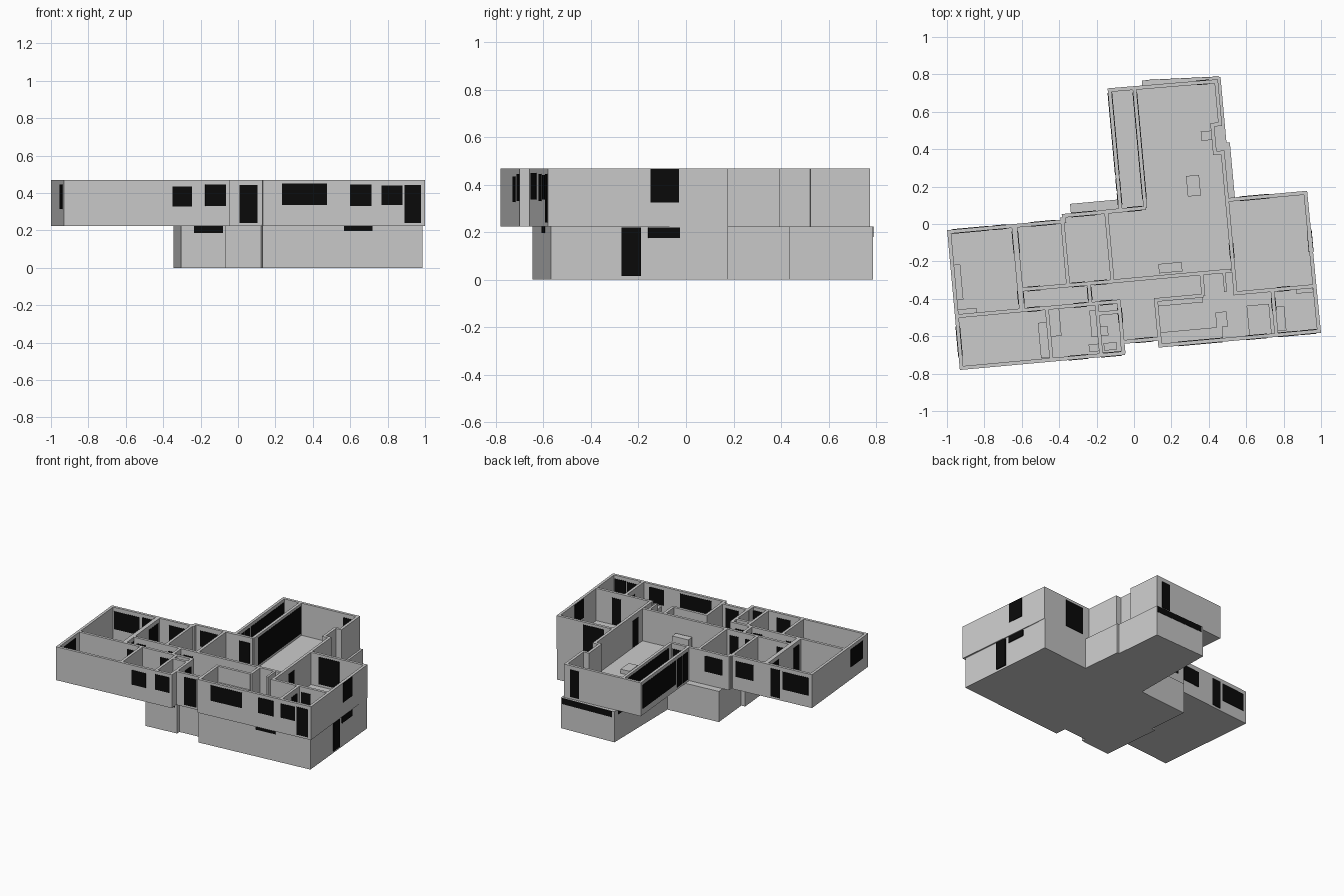
import bpy, bmesh, math
from mathutils import Matrix, Vector

if "Cube" in bpy.data.objects:
    bpy.data.objects.remove(bpy.data.objects["Cube"])

ROT = Matrix.Rotation(math.radians(5.2), 4, 'Z')   # the plan is turned slightly
Z0, ZF, Z1 = 0.2245, 0.233, 0.469                  # storey line, floor top, wall top
T = 0.02                                           # wall thickness

black = bpy.data.materials.new("glass_black")
black.diffuse_color = (0.003, 0.003, 0.003, 1)
black.use_nodes = True
black.node_tree.nodes["Principled BSDF"].inputs["Base Color"].default_value = black.diffuse_color


def finish(name, bm, mat=None):
    bmesh.ops.recalc_face_normals(bm, faces=bm.faces)
    me = bpy.data.meshes.new(name)
    bm.to_mesh(me)
    bm.free()
    ob = bpy.data.objects.new(name, me)
    ob.matrix_world = ROT
    bpy.context.collection.objects.link(ob)
    if mat:
        me.materials.append(mat)
    return ob


def box(name, u0, u1, v0, v1, z0, z1, mat=None):
    bm = bmesh.new()
    m = Matrix.Translation(((u0+u1)/2, (v0+v1)/2, (z0+z1)/2)) @ Matrix.Diagonal((abs(u1-u0), abs(v1-v0), z1-z0, 1))
    bmesh.ops.create_cube(bm, size=1, matrix=m)
    return finish(name, bm, mat)


def prism(name, pts, z0, z1):
    bm = bmesh.new()
    f = bm.faces.new([bm.verts.new((u, v, z0)) for u, v in pts])
    ext = bmesh.ops.extrude_face_region(bm, geom=[f], use_keep_orig=True)["geom"]
    bmesh.ops.translate(bm, vec=(0, 0, z1-z0), verts=[g for g in ext if isinstance(g, bmesh.types.BMVert)])
    return finish(name, bm)


def inset(pts, d):
    out = []
    for i, p in enumerate(pts):
        p, a, b = Vector(p), Vector(pts[i-1]), Vector(pts[(i+1) % len(pts)])
        e, g = (p-a).normalized(), (b-p).normalized()
        n, m = Vector((-e.y, e.x)), Vector((-g.y, g.x))
        out.append(p + (n+m) * d / (1+n.dot(m)))
    return out


def ring(name, pts, d, z0, z1):
    bm = bmesh.new()
    loops = [[bm.verts.new((p[0], p[1], z)) for p in q]
             for q, z in ((pts, z0), (pts, z1), (inset(pts, d), z1), (inset(pts, d), z0))]
    n = len(pts)
    for k in range(4):
        a, b = loops[k], loops[(k+1) % 4]
        for i in range(n):
            j = (i+1) % n
            bm.faces.new((a[i], a[j], b[j], b[i]))
    return finish(name, bm)


def wall_u(name, v, u0, u1, t=T, z1=Z1):
    box(name, u0, u1, v-t/2, v+t/2, ZF, z1)


def wall_v(name, u, v0, v1, t=T, z1=Z1):
    box(name, u-t/2, u+t/2, v0, v1, ZF, z1)


def pane_u(name, v, u0, u1, z0, z1, t=T+.005):
    box(name, u0, u1, v-t/2, v+t/2, z0, z1, black)


def pane_v(name, u, v0, v1, z0, z1, t=T+.005):
    box(name, u-t/2, u+t/2, v0, v1, z0, z1, black)


# lower storey
lower = [(-.361, -.604), (-.12, -.604), (-.12, -.575), (.072, -.575), (.072, -.656), (.93, -.656),
         (.935, .093), (.55, .093), (.55, .388), (.532, .388), (.532, .742), (.113, .76),
         (.063, .138), (-.331, .138), (-.331, -.16), (-.361, -.16)]
prism("lower_storey", lower, 0, Z0)

# upper storey floor and outer walls
upper = [(-.998, -.693), (-.11, -.693), (-.11, -.633), (.072, -.633), (.072, -.67), (.943, -.67),
         (.938, .093), (.517, .093), (.517, .348), (.475, .348), (.475, .48), (.517, .48),
         (.517, .73), (-.075, .735), (-.075, .088), (-.38, .088), (-.38, .058), (-.998, .058)]
prism("upper_floor", upper, Z0, ZF)
ring("outer_walls", upper, T, Z0, Z1)

# partitions running left to right: v, u0, u1
for v, a, b in [(-.295, -.645, .495), (-.405, -.985, -.11), (-.415, .08, .335), (-.418, .495, .93),
                (-.46, -.235, -.115), (.08, -.142, .07)]:
    wall_u("cross_partition", v, a, b)
# partitions running front to back: u, v0, v1
for u, a, b in [(-.38, -.295, .07), (-.142, -.295, .08), (-.505, -.685, -.405), (-.238, -.685, -.405),
                (-.118, -.685, -.405), (.08, -.66, -.405), (.335, -.415, -.295), (.507, -.418, .09),
                (.705, -.66, -.418), (-.27, -.405, -.295), (.068, .08, .725)]:
    wall_v("long_partition", u, a, b)
wall_v("bedroom_partition", -.638, -.405, .05, .03)
wall_v("closet_partition", .455, -.405, -.295, .015)

# front windows and doors
for v, a, b, z0, z1 in [(-.683, -.416, -.309, .327, .434), (-.683, -.239, -.127, .332, .445),
                        (-.623, -.05, .046, .24, .444), (-.66, .176, .416, .337, .45),
                        (-.66, .54, .655, .332, .445), (-.66, .71, .822, .337, .44),
                        (-.66, .833, .92, .24, .444)]:
    pane_u("front_opening", v, a, b, z0, z1)
pane_u("lower_front_window", -.599, -.292, -.137, .187, .224, .014)
pane_u("lower_front_window", -.65, .51, .662, .197, .224, .016)

# side windows and door
pane_v("right_window", .93, -.235, -.116, .325, .467, .026)
pane_v("lower_right_door", .93, -.358, -.275, .015, .22, .018)
pane_v("lower_right_window", .93, -.245, -.11, .175, .22, .018)
pane_v("left_window", -.988, -.62, -.46, .315, .445)

# back windows and doors
for v, a, b, z0, z1 in [(.083, .575, .735, .25, .45), (.048, -.755, -.68, .24, .445),
                        (.048, -.97, -.775, .31, .44), (.048, -.55, -.415, .32, .435),
                        (.078, -.33, -.195, .32, .435), (.721, .40, .47, .24, .44)]:
    pane_u("back_opening", v, a, b, z0, z1)
# high strips on the lower back wing
prism("lower_back_strip", [(.13, .75), (.525, .735), (.525, .7445), (.13, .7615)], .18, .223).data.materials.append(black)
prism("lower_wing_strip", [(.107, .72), (.068, .22), (.08, .22), (.12, .72)], .19, .223).data.materials.append(black)
# glazing of the back wing
pane_v("gallery_glazing", .068, .13, .70, .25, .45)
pane_v("gallery_window", -.065, .27, .71, .27, .445)
pane_v("gallery_door", -.065, .11, .17, .24, .445)
pane_v("gallery_door", -.065, .185, .25, .24, .445)

# interior doors
for v, a, b in [(-.295, -.60, -.53), (-.295, -.36, -.29), (-.295, -.24, -.17), (-.405, -.61, -.54),
                (-.405, -.36, -.29), (-.405, -.22, -.15), (-.418, .73, .80), (.08, -.03, .05)]:
    pane_u("inner_door", v, a, b, .235, .43)
for u, a, b in [(-.27, -.385, -.315), (.507, -.23, -.15), (.705, -.53, -.46), (-.118, -.52, -.44)]:
    pane_v("inner_door", u, a, b, .235, .43)
pane_v("bedroom_screen", -.638, -.37, -.30, .235, .44, .035)
pane_v("bedroom_screen", -.638, -.1, .02, .235, .44, .035)

# furniture: u0, u1, v0, v1, height
for name, a, b, c, d, h in [
        ("wardrobe", -.978, -.945, -.32, -.13, .09), ("dresser", -.978, -.88, -.395, -.37, .07),
        ("cabinet", -.56, -.515, -.67, -.48, .10), ("desk", -.495, -.44, -.56, -.415, .07),
        ("vanity", -.28, -.248, -.58, -.44, .09), ("basin", -.228, -.19, -.58, -.53, .08),
        ("bath_bench", -.30, -.245, -.66, -.62, .07), ("bath_seat", -.22, -.15, -.66, -.62, .07),
        ("kitchen_counter", .09, .42, -.65, -.59, .09), ("counter_end", .39, .45, -.59, -.51, .09),
        ("stair_rail", .09, .33, -.45, -.425, .12), ("pantry", .56, .68, -.65, -.49, .09),
        ("washer", .715, .76, -.64, -.51, .09), ("shelf", .83, .92, -.45, -.428, .10),
        ("sideboard", .11, .235, -.275, -.225, .12), ("low_table", .30, .37, .12, .23, .03),
        ("side_table", .40, .455, .41, .46, .05)]:
    box(name, a, b, c, d, ZF, ZF+h)
